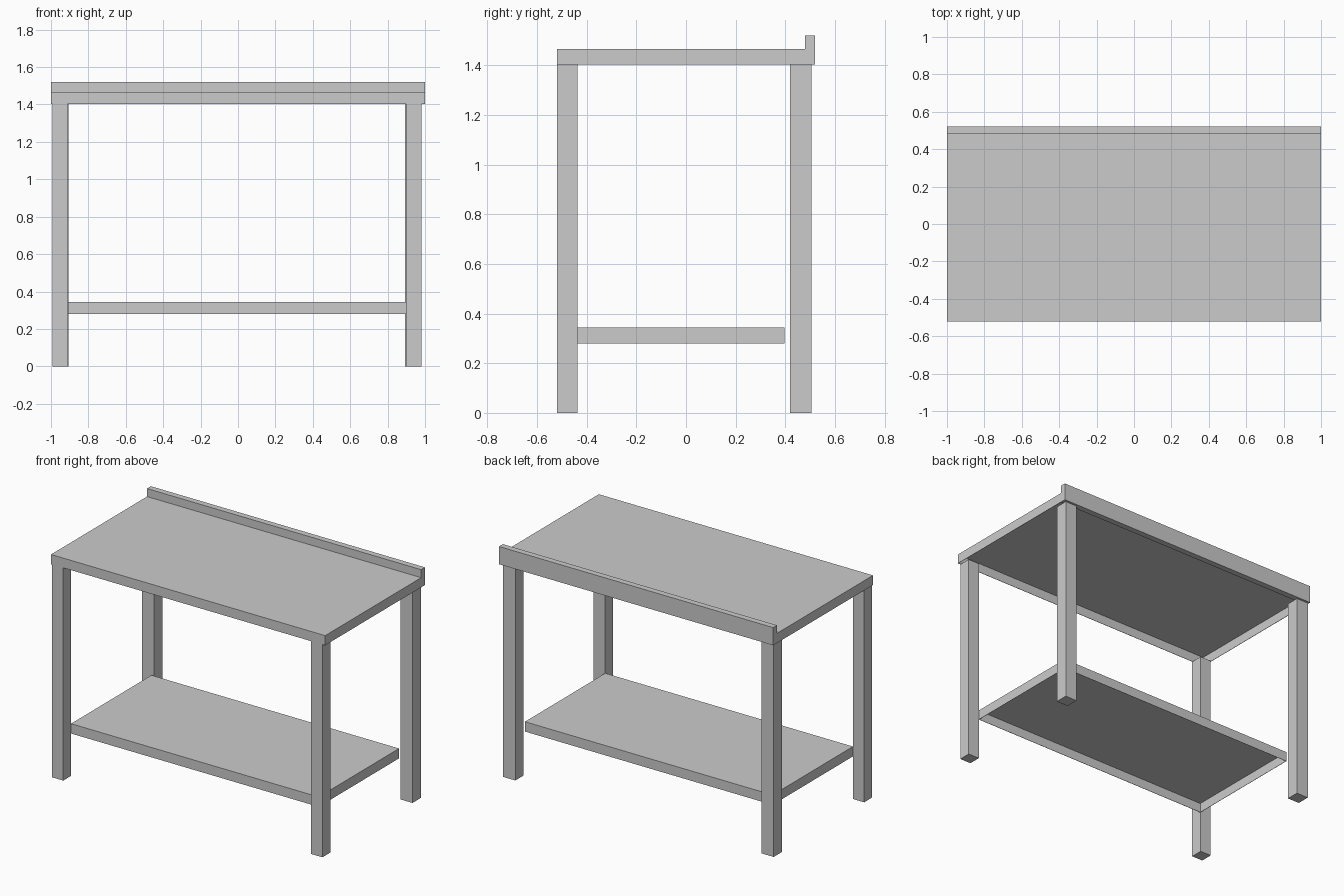
import bpy, bmesh
from mathutils import Vector

if "Cube" in bpy.data.objects:
    bpy.data.objects.remove(bpy.data.objects["Cube"])


def box(name, lo, hi, open_sides=(), sheet=0.0):
    """Box between two corners; faces whose normal is in open_sides are removed."""
    bm = bmesh.new()
    bmesh.ops.create_cube(bm, size=1)
    bm.normal_update()
    gone = [f for f in bm.faces
            if any(f.normal.dot(Vector(n)) > 0.9 for n in open_sides)]
    if gone:
        bmesh.ops.delete(bm, geom=gone, context='FACES')
    for v in bm.verts:
        v.co = [(a + b) / 2 + c * (b - a) for a, b, c in zip(lo, hi, v.co)]
    mesh = bpy.data.meshes.new(name)
    bm.to_mesh(mesh)
    bm.free()
    obj = bpy.data.objects.new(name, mesh)
    bpy.context.collection.objects.link(obj)
    if sheet:
        mod = obj.modifiers.new("sheet_thickness", 'SOLIDIFY')
        mod.thickness = sheet
        mod.offset = -1
    return obj


DOWN, BACK = (0, 0, -1), (0, 1, 0)
LEG_TOP = 1.403

# Folded sheet worktop, hollow underneath, closed at the back by the upstand
box("worktop", (-1, -0.52, LEG_TOP), (1, 0.48, 1.467), (DOWN, BACK), 0.003)
box("rear_upstand", (-1, 0.48, LEG_TOP), (1, 0.52, 1.52))

# Folded sheet lower shelf, hollow underneath
box("lower_shelf", (-0.91, -0.44, 0.28), (0.897, 0.397, 0.345), (DOWN,), 0.003)

# Legs: x range per side, y range per row; the rear pair is slightly thicker
for row, y0, y1, inset in (("front", -0.52, -0.438, 0.0),
                           ("back", 0.418, 0.505, 0.006)):
    for side, x0, x1 in (("left", -0.993, -0.911 + inset),
                         ("right", 0.898 - inset, 0.98)):
        box(f"{row}_{side}_leg", (x0, y0, 0), (x1, y1, LEG_TOP))
